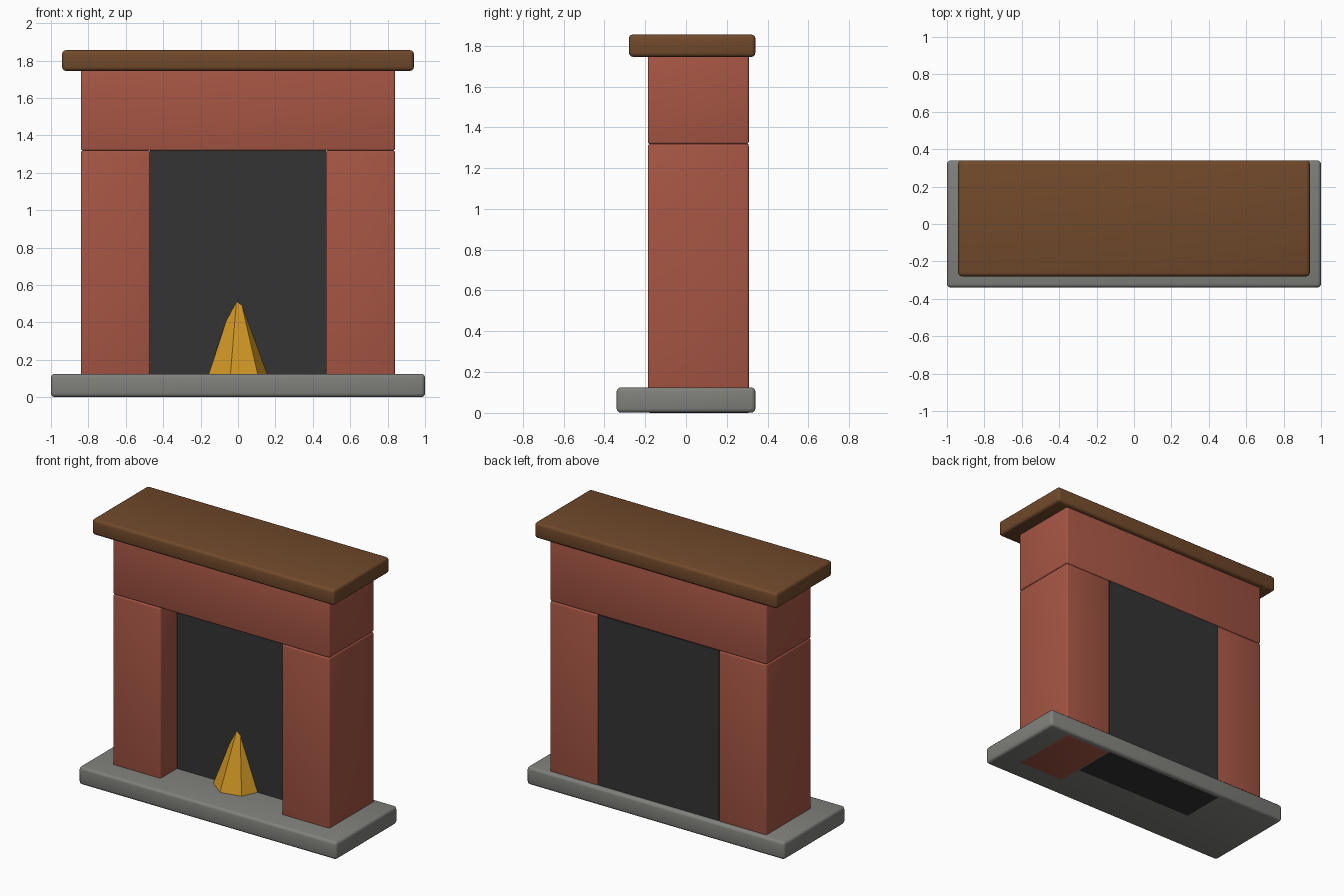
import bpy
import math

cube = bpy.data.objects.get("Cube")
if cube:
    bpy.data.objects.remove(cube, do_unlink=True)


def material(name, rgb):
    m = bpy.data.materials.new(name)
    m.use_nodes = True
    m.diffuse_color = (*rgb, 1)
    m.node_tree.nodes["Principled BSDF"].inputs["Base Color"].default_value = (*rgb, 1)
    return m


brick = material("red brick", (0.38, 0.092, 0.058))
wood = material("brown wood", (0.165, 0.067, 0.024))
stone = material("grey stone", (0.215, 0.218, 0.2))
soot = material("black soot", (0.034, 0.034, 0.034))
fire = material("yellow fire", (0.64, 0.31, 0.018))


def block(name, mat, x, y, z, bevel=0.0):
    """Box between (min, max) pairs, with optional rounded edges."""
    spans = (x, y, z)
    bpy.ops.mesh.primitive_cube_add(size=1, location=[(a + b) / 2 for a, b in spans])
    ob = bpy.context.object
    ob.name = name
    ob.scale = [b - a for a, b in spans]
    bpy.ops.object.transform_apply(location=False, rotation=False, scale=True)
    ob.data.materials.append(mat)
    if bevel:
        mod = ob.modifiers.new("rounded edges", "BEVEL")
        mod.width = bevel
        mod.segments = 3
        bpy.ops.object.modifier_apply(modifier=mod.name)
        bpy.ops.object.shade_smooth_by_angle(angle=math.radians(35))
    return ob


# Hearth slab, a hair above the pillar feet that pass through it
block("hearth", stone, (-1, 1), (-0.34, 0.34), (0.001, 0.125), 0.02)

# Brick surround
depth = (-0.187, 0.308)
block("left_pillar", brick, (0.47, 0.84), depth, (0, 1.318), 0.011)
block("right_pillar", brick, (-0.84, -0.47), depth, (0.003, 1.318), 0.011)
block("lintel", brick, (-0.84, 0.84), depth, (1.318, 1.755), 0.011)

# Firebox filling the back of the opening
block("firebox", soot, (-0.47, 0.47), (-0.005, 0.306), (0, 1.318))

# Mantel shelf
block("mantel", wood, (-0.94, 0.94), (-0.28, 0.34), (1.745, 1.855), 0.02)

# Seven-sided flame, partly sunk into the firebox
base, tip = 0.115, 0.59
bpy.ops.mesh.primitive_cone_add(vertices=7, radius1=0.175, radius2=0, depth=tip - base,
                                location=(-0.002, 0.024, (base + tip) / 2),
                                rotation=(0, 0, math.radians(-90)))
flame = bpy.context.object
flame.name = "flame"
flame.data.materials.append(fire)
